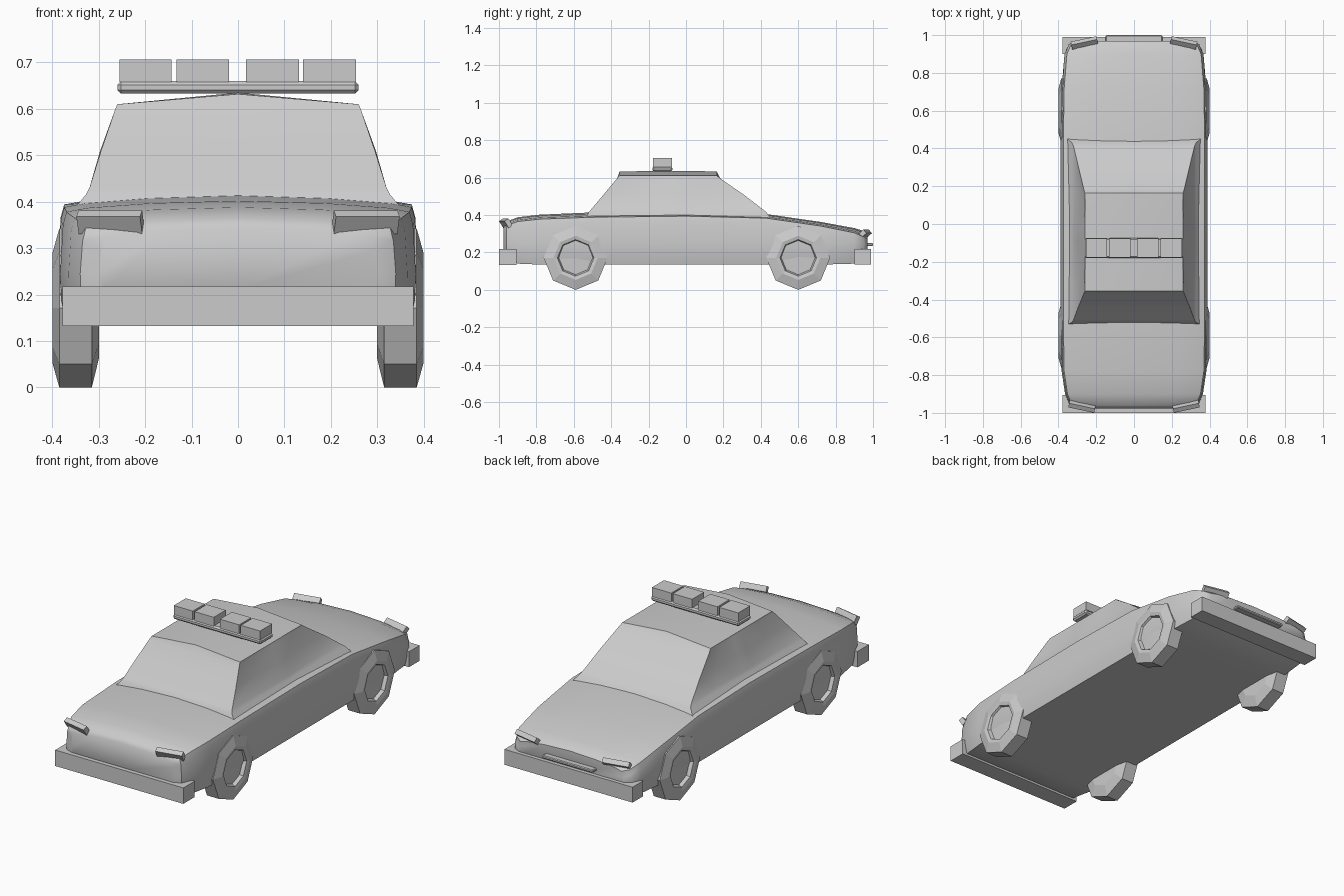
import bpy, bmesh, math
from mathutils import Matrix, Vector

if "Cube" in bpy.data.objects:
    bpy.data.objects.remove(bpy.data.objects["Cube"])


def finish(name, bm, smooth=None):
    bmesh.ops.recalc_face_normals(bm, faces=bm.faces[:])
    me = bpy.data.meshes.new(name)
    bm.to_mesh(me)
    bm.free()
    ob = bpy.data.objects.new(name, me)
    bpy.context.collection.objects.link(ob)
    if smooth:
        bpy.ops.object.select_all(action='DESELECT')
        ob.select_set(True)
        bpy.context.view_layer.objects.active = ob
        bpy.ops.object.shade_smooth_by_angle(angle=math.radians(smooth))
    return ob


def half_loft(name, rows, caps, smooth):
    """Skin rows of points on the +x side, then mirror across x = 0."""
    bm = bmesh.new()
    vs = [[bm.verts.new(p) for p in row] for row in rows]
    for a, b in zip(vs, vs[1:]):
        for i in range(len(a) - 1):
            bm.faces.new((a[i], a[i + 1], b[i + 1], b[i]))
    if caps:
        bm.faces.new(vs[0])
        bm.faces.new(vs[-1])
    bmesh.ops.mirror(bm, geom=bm.verts[:] + bm.edges[:] + bm.faces[:],
                     axis='X', merge_dist=1e-4)
    bmesh.ops.remove_doubles(bm, verts=bm.verts[:], dist=1e-4)
    return finish(name, bm, smooth)


def box(name, lo, hi, bevel=0, rot=None):
    lo, hi = Vector(lo), Vector(hi)
    bm = bmesh.new()
    m = Matrix.Translation((lo + hi) / 2) @ (rot or Matrix()) @ Matrix.Diagonal((*(hi - lo), 1))
    bmesh.ops.create_cube(bm, size=1, matrix=m)
    if bevel:
        bmesh.ops.bevel(bm, geom=bm.edges[:], offset=bevel, segments=1, affect='EDGES')
    return finish(name, bm)


# Lower body: y, half width, shoulder z, crown z, bottom z
stations = [
    (-.977, .30, .325, .345, .21), (-.96, .34, .345, .365, .18),
    (-.90, .365, .367, .388, .14), (-.78, .383, .38, .402, .135),
    (-.5, .388, .39, .414, .135), (0, .388, .396, .416, .135),
    (.43, .388, .385, .405, .135), (.72, .383, .343, .363, .135),
    (.90, .368, .307, .33, .14), (.95, .345, .285, .315, .165),
    (.97, .31, .275, .30, .20)]


def section(y, w, zs, zc, zb):
    d = zc - zs
    return [(0, y, zc), (.5 * w, y, zc - .25 * d), (.85 * w, y, zc - .7 * d),
            (.965 * w, y, zs - .002), (.985 * w, y, zs - .03), (w, y, .245),
            (.995 * w, y, max(.19, zb + .01)), (.965 * w, y, zb), (0, y, zb)]


half_loft("body", [section(*s) for s in stations], True, 40)


# Cabin: rings from front centre, round the side, to rear centre
def ring(z, w, front, rear, dent=0, zc=None, pillar=0):
    zc = zc or z
    ys = (front, front, (front - .09) / 2, -.09, -.02, (rear - .02) / 2, rear, rear)
    xs = (0, w, w - dent, w + pillar, w + pillar, w - dent, w, 0)
    zs = [zc] + [z] * 6 + [zc]
    return list(zip(xs, ys, zs))


top = ring(.61, .26, -.355, .165, 0, .632)
roof = [(0, y, .632 if i in (0, 1, 6, 7) else .635) for i, (x, y, z) in enumerate(top)]
half_loft("cabin", [
    ring(.37, .365, -.54, .46), ring(.415, .328, -.52, .43),
    ring(.43, .320, -.507, .411, .006), ring(.51, .295, -.44, .307, .014, None, .002),
    ring(.595, .266, -.369, .184, .006), top, roof], False, 28)

# Wheels: eight-sided tyres with a recessed hub
tyre = [(-.05, 0), (-.05, .11), (-.035, .171), (.035, .171),
        (.05, .118), (.046, .098), (.028, .09), (.03, 0)]


def wheel(name, side, y):
    bm = bmesh.new()
    rings = []
    for x, r in tyre:
        rings.append([bm.verts.new((side * (.35 + x),
                                    y + r * math.sin(k * math.pi / 4),
                                    .171 - r * math.cos(k * math.pi / 4))) for k in range(8)])
    for a, b in zip(rings, rings[1:]):
        for k in range(8):
            n = (k + 1) % 8
            bm.faces.new((a[k], a[n], b[n], b[k]))
    bmesh.ops.remove_doubles(bm, verts=bm.verts[:], dist=1e-4)
    finish(name, bm)


for s, tag in ((1, "right"), (-1, "left")):
    wheel("front_wheel_" + tag, s, -.59)
    wheel("rear_wheel_" + tag, s, .60)
    # Tilted lamp slabs following the rounded corners
    for end, cy, cz, cx, tilt in (("head", -.963, .356, .275, 32), ("tail", .955, .298, .262, -48)):
        yaw = s * (12 if end == "head" else -12)
        rot = Matrix.Rotation(math.radians(yaw), 4, 'Z') @ Matrix.Rotation(math.radians(tilt), 4, 'X')
        box(f"{end}light_{tag}", (s * cx - .07, cy - .013, cz - .022),
            (s * cx + .07, cy + .013, cz + .022), 0, rot)

# Bumpers and rear plate
box("front_bumper", (-.378, -1, .132), (.378, -.905, .217))
box("rear_bumper", (-.378, .9, .135), (.378, .99, .217))
box("rear_plate", (-.15, .95, .234), (.15, 1, .25), .004)

# Roof light bar
box("light_bar_base", (-.26, -.18, .633), (.26, -.073, .66), .008)
for i, (a, b) in enumerate(((-.255, -.143), (-.132, -.019), (.017, .131), (.14, .254))):
    box(f"roof_lamp_{i + 1}", (a, -.177, .658), (b, -.076, .706))
